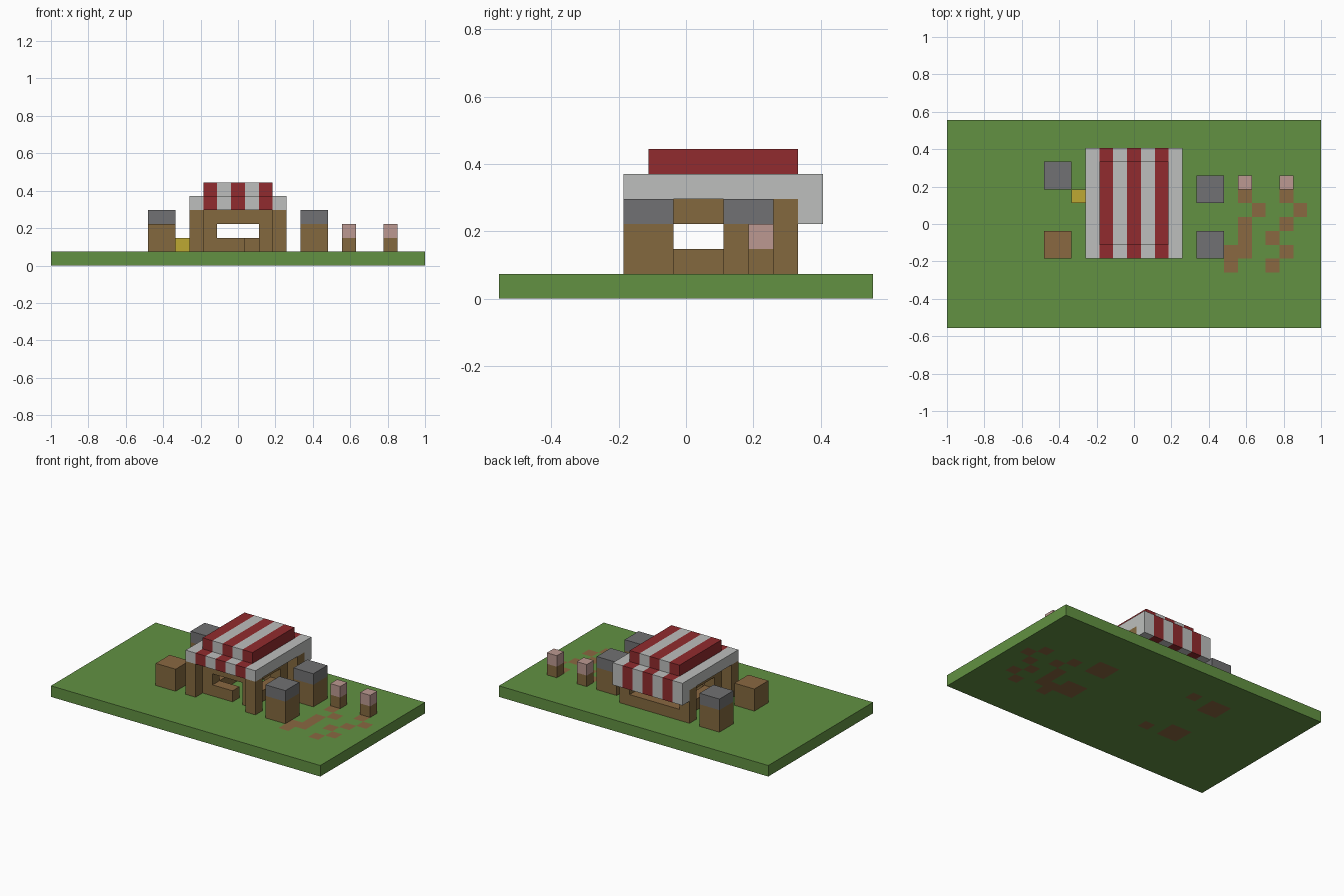
import bpy, bmesh
from math import floor
from mathutils import Vector

cube = bpy.data.objects.get("Cube")
if cube:
    bpy.data.objects.remove(cube, do_unlink=True)

NX, NY = 27, 15          # ground size in blocks
U = 2 / NX               # block size


def material(name, rgb):
    lin = [(c / 255 / 12.92) if c < 11 else ((c / 255 + 0.055) / 1.055) ** 2.4 for c in rgb]
    m = bpy.data.materials.new(name)
    m.use_nodes = True
    m.diffuse_color = (*lin, 1)
    m.node_tree.nodes["Principled BSDF"].inputs["Base Color"].default_value = (*lin, 1)
    return m


grass = material("grass green", (98, 145, 66))
earth = material("earth brown", (138, 104, 65))
wood = material("wood brown", (132, 105, 63))
stone = material("stone grey", (113, 113, 115))
red = material("awning red", (145, 43, 46))
white = material("awning pale grey", (189, 191, 189))
pink = material("post pink", (188, 153, 145))
yellow = material("yellow", (190, 168, 50))


def finish(name, bm, mats):
    bmesh.ops.recalc_face_normals(bm, faces=bm.faces)
    me = bpy.data.meshes.new(name)
    bm.to_mesh(me)
    bm.free()
    for m in mats:
        me.materials.append(m)
    ob = bpy.data.objects.new(name, me)
    bpy.context.collection.objects.link(ob)
    return ob


def block(name, x, y, z, mat):
    """Box spanning block ranges x, y, z; wood shows earth brown on its top."""
    bm = bmesh.new()
    bmesh.ops.create_cube(bm, size=1)
    for v in bm.verts:
        v.co = Vector(((x[0] + x[1]) / 2 + v.co.x * (x[1] - x[0]) - NX / 2,
                       (y[0] + y[1]) / 2 + v.co.y * (y[1] - y[0]) - NY / 2,
                       (z[0] + z[1]) / 2 + v.co.z * (z[1] - z[0]))) * U
    bm.normal_update()
    if mat == wood:
        for f in bm.faces:
            f.material_index = int(f.normal.z > 0.5)
    return finish(name, bm, [mat, earth] if mat == wood else [mat])


# Ground slab with bare earth patches running through it
patches = {(21, 5), (21, 6), (21, 7), (21, 9), (20, 4), (20, 5), (22, 8), (25, 8),
           (24, 7), (24, 9), (23, 6), (24, 5), (23, 4), (10, 5), (10, 11)}
for bx, by in ((7, 5), (7, 10), (18, 5), (18, 9)):
    patches |= {(bx + i, by + j) for i in (0, 1) for j in (0, 1)}
bm = bmesh.new()
bmesh.ops.create_grid(bm, x_segments=NX, y_segments=NY, size=1)
for v in bm.verts:
    v.co.y *= NY / NX
for f in bm.faces:
    c = f.calc_center_median() / U
    f.material_index = int((floor(c.x + NX / 2), floor(c.y + NY / 2)) in patches)
top = bmesh.ops.extrude_face_region(bm, geom=bm.faces[:], use_keep_orig=True)["geom"]
bmesh.ops.translate(bm, vec=(0, 0, U), verts=[g for g in top if isinstance(g, bmesh.types.BMVert)])
bm.normal_update()
for f in bm.faces:
    if abs(f.normal.z) < 0.5:
        f.material_index = 0
finish("ground", bm, [grass, earth])

# Crates, three of them with stone caps
for n, (x, y, capped) in enumerate(((7, 5, False), (7, 10, True), (18, 5, True), (18, 9, True))):
    block(f"crate_{n}", (x, x + 2), (y, y + 2), (1, 3), wood)
    if capped:
        block(f"crate_cap_{n}", (x, x + 2), (y, y + 2), (3, 4), stone)

block("yellow_block", (9, 10), (9, 10), (1, 2), yellow)

# Small posts
for x in (21, 24):
    block("post_base", (x, x + 1), (10, 11), (1, 2), wood)
    block("post_top", (x, x + 1), (10, 11), (2, 3), pink)

# Hut corner pillars and recessed side walls with openings
for px, wx in ((10, 11), (16, 15)):
    for y in (5, 11):
        block("corner_pillar", (px, px + 1), (y, y + 1), (1, 4), wood)
    block("side_sill", (wx, wx + 1), (6, 11), (1, 2), wood)
    block("side_beam", (wx, wx + 1), (6, 11), (3, 4), wood)
    for y in (6, 10):
        block("side_post", (wx, wx + 1), (y, y + 1), (2, 3), wood)

# Front counter leaves a doorway; back wall is open above its sill
block("front_counter", (12, 14), (6, 7), (1, 2), wood)
block("front_beam", (12, 15), (6, 7), (3, 4), wood)
block("back_sill", (11, 16), (11, 12), (1, 2), wood)
block("back_beam", (11, 16), (11, 12), (3, 4), wood)

# Striped awning: lower tier, raised tier and rear valance
for x in range(10, 17):
    mat = red if x % 2 else white
    block("awning_lower", (x, x + 1), (5, 13), (4, 5), mat)
    block("awning_valance", (x, x + 1), (12, 13), (3, 4), mat)
    if 11 <= x <= 15:
        block("awning_upper", (x, x + 1), (6, 12), (5, 6), mat)
